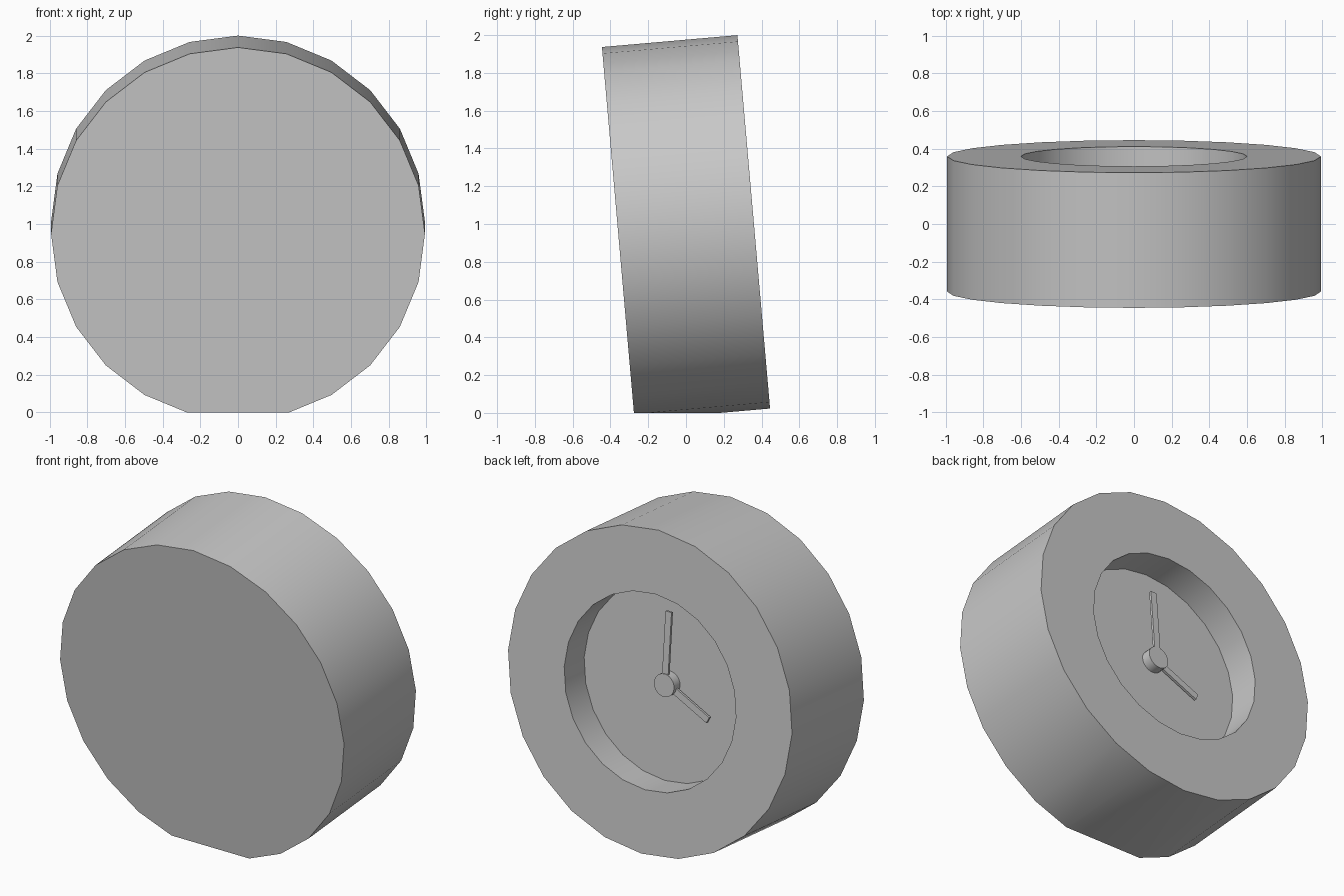
import bpy, bmesh, math
from mathutils import Matrix, Vector

cube = bpy.data.objects.get("Cube")
if cube:
    bpy.data.objects.remove(cube, do_unlink=True)

SIDES = 24
RADIUS, HALF_DEPTH = 0.992, 0.36
HOLE_RADIUS = 0.6
FLOOR = HALF_DEPTH - 0.2
# The clock leans back on its flattened foot
LEAN = Matrix.Translation((0, 0, 0.98)) @ Matrix.Rotation(math.radians(5), 4, "X")

grey = bpy.data.materials.new("plain_grey")
grey.use_nodes = True
grey.diffuse_color = (0.58, 0.58, 0.58, 1)
grey.node_tree.nodes["Principled BSDF"].inputs["Base Color"].default_value = grey.diffuse_color


def finish(name, bm):
    bmesh.ops.recalc_face_normals(bm, faces=bm.faces)
    mesh = bpy.data.meshes.new(name)
    bm.to_mesh(mesh)
    bm.free()
    mesh.materials.append(grey)
    obj = bpy.data.objects.new(name, mesh)
    bpy.context.collection.objects.link(obj)
    bpy.ops.object.select_all(action="DESELECT")
    obj.select_set(True)
    bpy.context.view_layer.objects.active = obj
    bpy.ops.object.shade_smooth_by_angle(angle=math.radians(30))
    return obj


def turned(profile):
    """Turn (radius, y) points around the y axis and cap both ends."""
    bm = bmesh.new()
    rings = []
    for r, y in profile:
        angles = [math.tau * i / SIDES for i in range(SIDES)]
        rings.append([bm.verts.new((r * math.sin(a), y, r * math.cos(a))) for a in angles])
    for a, b in zip(rings, rings[1:]):
        for i in range(SIDES):
            j = (i + 1) % SIDES
            bm.faces.new((a[i], a[j], b[j], b[i]))
    bm.faces.new(rings[0])
    bm.faces.new(rings[-1])
    bm.transform(LEAN)
    return bm


def hand(name, length, width, low, high, angle):
    bm = bmesh.new()
    bmesh.ops.create_cube(bm, size=1)
    bm.transform(Matrix.Diagonal((width, high - low, length, 1)))
    bm.transform(Matrix.Translation((0, FLOOR + (low + high) / 2, length / 2)))
    bm.transform(LEAN @ Matrix.Rotation(math.radians(angle), 4, "Y"))
    finish(name, bm)


# Case with recessed dial, trimmed flat where it stands
body = turned([(RADIUS, -HALF_DEPTH), (RADIUS, HALF_DEPTH),
               (HOLE_RADIUS, HALF_DEPTH), (HOLE_RADIUS, FLOOR)])
cut = bmesh.ops.bisect_plane(body, geom=body.verts[:] + body.edges[:] + body.faces[:],
                             plane_co=Vector((0, 0, 0)), plane_no=Vector((0, 0, 1)),
                             clear_inner=True)
rim = [e for e in cut["geom_cut"] if isinstance(e, bmesh.types.BMEdge)]
bmesh.ops.holes_fill(body, edges=rim, sides=0)
finish("clock_case", body)

# Hub and hands
finish("hand_hub", turned([(0.07, FLOOR), (0.07, FLOOR + 0.06)]))
hand("minute_hand", 0.45, 0.042, 0.04, 0.055, 0)
hand("hour_hand", 0.33, 0.042, 0.02, 0.035, -116)
